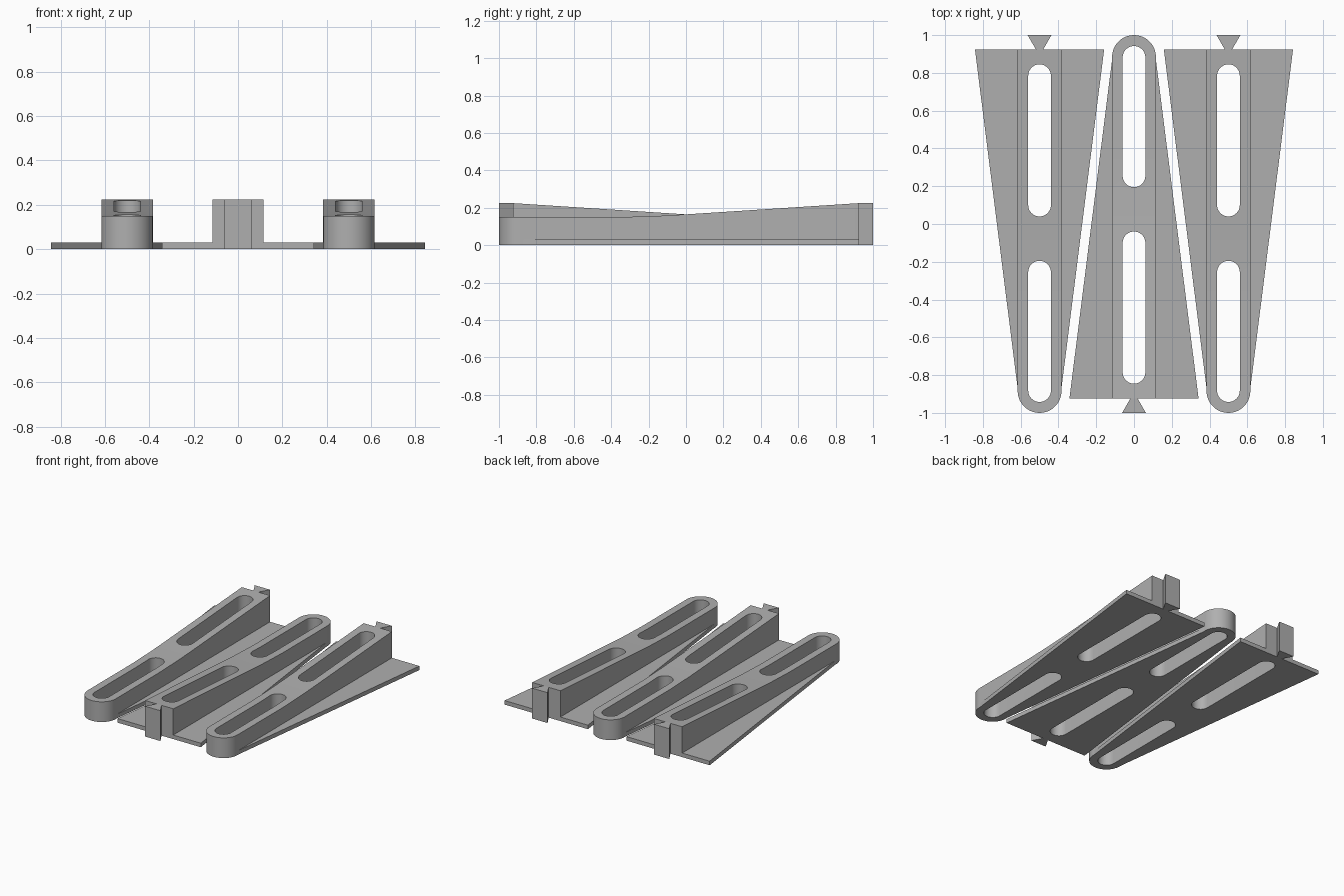
import bpy, bmesh, math
from mathutils import Matrix

cube = bpy.data.objects.get("Cube")
if cube:
    bpy.data.objects.remove(cube, do_unlink=True)

grey = bpy.data.materials.new("plain_grey")
grey.use_nodes = True
colour = (0.43, 0.43, 0.43, 1)
grey.diffuse_color = colour
grey.node_tree.nodes["Principled BSDF"].inputs["Base Color"].default_value = colour

HALF = 0.116      # rail half width
BACK = 0.925      # wide end of the wedge
HIGH = 0.225      # tallest point
SLOT = 0.06       # slot half width


def prism(name, points, vector):
    """Closed solid made by pushing a flat outline along a vector."""
    bm = bmesh.new()
    face = bm.faces.new([bm.verts.new(p) for p in points])
    new = bmesh.ops.extrude_face_region(bm, geom=[face])["geom"]
    bmesh.ops.translate(bm, vec=vector, verts=[v for v in new if isinstance(v, bmesh.types.BMVert)])
    bmesh.ops.recalc_face_normals(bm, faces=bm.faces)
    mesh = bpy.data.meshes.new(name)
    bm.to_mesh(mesh)
    bm.free()
    mesh.materials.append(grey)
    obj = bpy.data.objects.new(name, mesh)
    bpy.context.collection.objects.link(obj)
    return obj


def arc(cy, r, start, z, n=24):
    """Half circle of points around (0, cy)."""
    return [(r * math.cos(start + math.pi * i / n), cy + r * math.sin(start + math.pi * i / n), z)
            for i in range(n + 1)]


def cut(obj, tool, operation):
    mod = obj.modifiers.new("cut", "BOOLEAN")
    mod.operation, mod.object, mod.solver = operation, tool, "EXACT"
    bpy.context.view_layer.update()
    mesh = bpy.data.meshes.new_from_object(obj.evaluated_get(bpy.context.evaluated_depsgraph_get()))
    obj.modifiers.clear()
    obj.data = mesh
    bpy.data.objects.remove(tool, do_unlink=True)


def build_wedge(side, x, turn):
    # rail with a round front end
    outline = [(HALF, BACK, 0), (-HALF, BACK, 0)] + arc(HALF - 1, HALF, math.pi, 0)
    rail = prism(side + "_rail", outline, (0, 0, HIGH + 0.1))

    # low front, rising top
    profile = [(-1.1, -0.1), (1.1, -0.1), (1.1, HIGH), (BACK, HIGH),
               (0, 0.165), (-0.12, 0.158), (-0.35, 0.15), (-1.1, 0.15)]
    cut(rail, prism("top_cutter", [(-0.3, y, z) for y, z in profile], (0.6, 0, 0)), "INTERSECT")

    # two long slots right through
    for y0, y1 in ((-0.942, -0.195), (0.04, 0.845)):
        ring = arc(y1 - SLOT, SLOT, 0, -0.2) + arc(y0 + SLOT, SLOT, math.pi, -0.2)
        cut(rail, prism("slot_cutter", ring, (0, 0, 0.8)), "DIFFERENCE")

    # thin tapering flanges and dovetail key
    parts = [rail]
    for s, label in ((-1, "_flange_a"), (1, "_flange_b")):
        tri = [(s * HALF, -0.87, 0), (s * 0.342, BACK, 0), (s * HALF, BACK, 0)]
        parts.append(prism(side + label, tri, (0, 0, 0.03)))
    key = [(-0.02, BACK, 0), (0.02, BACK, 0), (0.063, 1, 0), (-0.063, 1, 0)]
    parts.append(prism(side + "_dovetail_key", key, (0, 0, HIGH)))

    # place the wedge and smooth its round walls
    for part in parts:
        part.data.transform(Matrix.Translation((x, 0, 0)) @ Matrix.Rotation(turn, 4, "Z"))
    bpy.ops.object.select_all(action="DESELECT")
    rail.select_set(True)
    bpy.context.view_layer.objects.active = rail
    bpy.ops.object.shade_smooth_by_angle(angle=math.radians(25))


build_wedge("right", -0.5, 0)
build_wedge("middle", 0, math.pi)
build_wedge("left", 0.5, 0)
